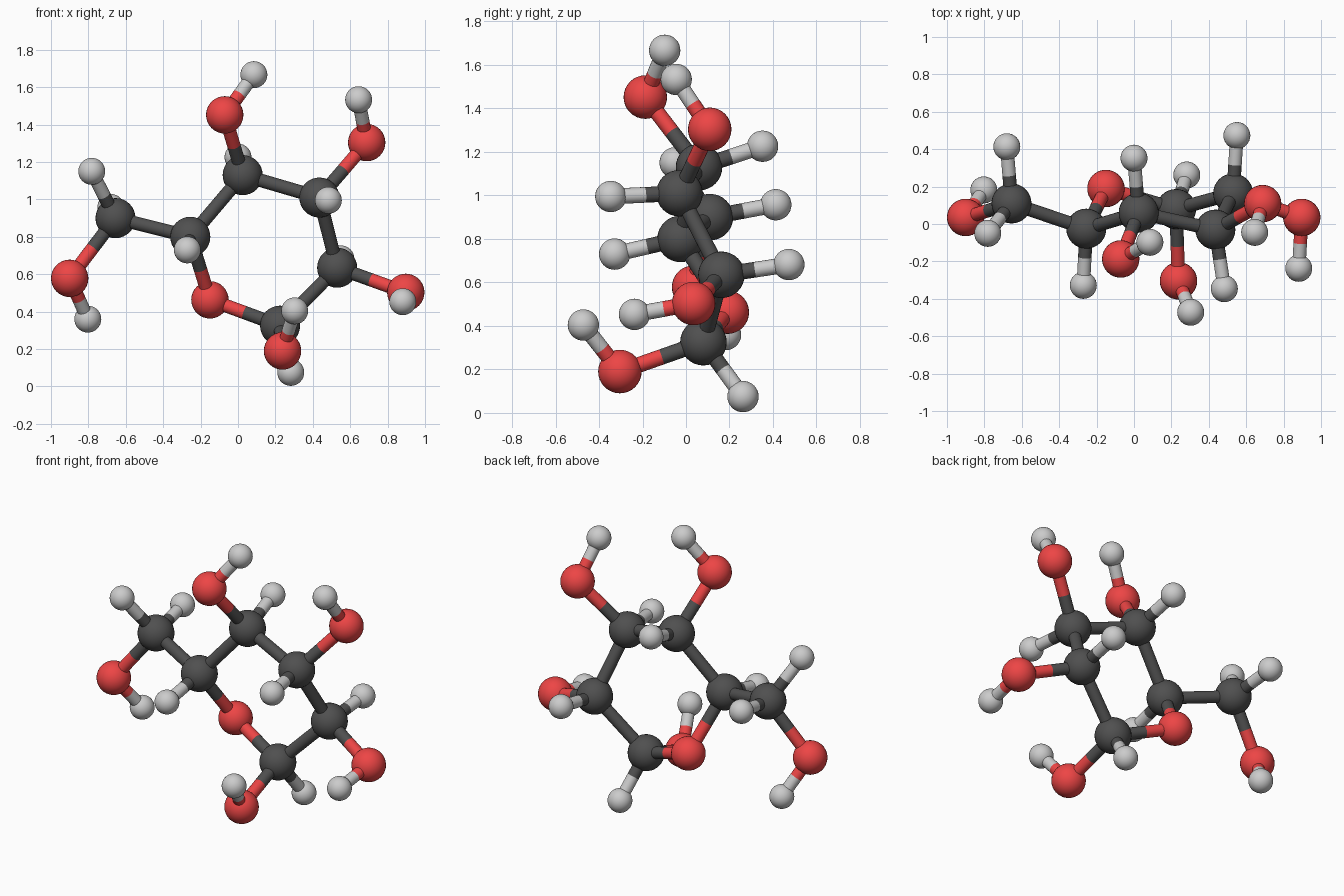
import bpy, math
from mathutils import Vector

if "Cube" in bpy.data.objects:
    bpy.data.objects.remove(bpy.data.objects["Cube"])


def material(name, rgb):
    m = bpy.data.materials.new(name)
    m.diffuse_color = (*rgb, 1)
    m.use_nodes = True
    m.node_tree.nodes["Principled BSDF"].inputs["Base Color"].default_value = m.diffuse_color
    return m


# element: (plain name, radius, material)
KINDS = {
    "C": ("carbon", 0.107, material("dark_grey", (0.08, 0.08, 0.08))),
    "O": ("oxygen", 0.10, material("red", (0.85, 0.06, 0.06))),
    "H": ("hydrogen", 0.072, material("light_grey", (0.6, 0.6, 0.6))),
}
BOND_RADIUS = 0.036

# Atom centres; the first letter is the element
ATOMS = {
    # ring, with the side carbon C6
    "C1": (0.225, 0.08, 0.325), "C2": (0.53, 0.163, 0.635),
    "C3": (0.435, -0.03, 1.01), "C4": (0.025, 0.06, 1.13),
    "C5": (-0.255, -0.025, 0.80), "O5": (-0.15, 0.19, 0.463),
    "C6": (-0.655, 0.11, 0.90),
    # hydroxyl oxygens
    "O1": (0.238, -0.304, 0.19), "O2": (0.897, 0.035, 0.503),
    "O3": (0.688, 0.109, 1.304), "O4": (-0.071, -0.187, 1.452),
    "O6": (-0.90, 0.035, 0.578),
    # hydrogens on carbon
    "H1": (0.282, 0.262, 0.075), "H2": (0.55, 0.473, 0.682),
    "H3": (0.483, -0.346, 0.995), "H4": (0.0, 0.352, 1.226),
    "H5": (-0.271, -0.328, 0.73), "H6a": (-0.782, -0.05, 1.15),
    "H6b": (-0.68, 0.413, 0.957),
    # hydrogens on oxygen
    "HO1": (0.303, -0.472, 0.404), "HO2": (0.881, -0.237, 0.453),
    "HO3": (0.645, -0.045, 1.533), "HO4": (0.085, -0.098, 1.667),
    "HO6": (-0.803, 0.182, 0.36),
}

BONDS = """C1-C2 C2-C3 C3-C4 C4-C5 C5-O5 O5-C1 C5-C6
C1-O1 C2-O2 C3-O3 C4-O4 C6-O6
C1-H1 C2-H2 C3-H3 C4-H4 C5-H5 C6-H6a C6-H6b
O1-HO1 O2-HO2 O3-HO3 O4-HO4 O6-HO6""".split()


def finish(name, mat):
    ob = bpy.context.object
    ob.name = name
    ob.data.materials.append(mat)
    bpy.ops.object.shade_smooth_by_angle(angle=math.radians(40))


def half_bond(start, end, name, mat):
    d = end - start
    bpy.ops.mesh.primitive_cylinder_add(
        vertices=20, radius=BOND_RADIUS, depth=d.length,
        location=(start + end) / 2,
        rotation=d.to_track_quat("Z", "Y").to_euler())
    finish(name, mat)


# Atoms
for key, pos in ATOMS.items():
    label, radius, mat = KINDS[key[0]]
    bpy.ops.mesh.primitive_uv_sphere_add(
        segments=32, ring_count=16, radius=radius, location=pos)
    finish(f"{label}_atom_{key[1:].lower()}", mat)

# Bonds, each half in the colour of its atom
for bond in BONDS:
    a, b = bond.split("-")
    pa, pb = Vector(ATOMS[a]), Vector(ATOMS[b])
    mid = (pa + pb) / 2
    for key, p, other in ((a, pa, b), (b, pb, a)):
        label, _, mat = KINDS[key[0]]
        half_bond(p, mid, f"{label}_bond_{key}_to_{other}".lower(), mat)
